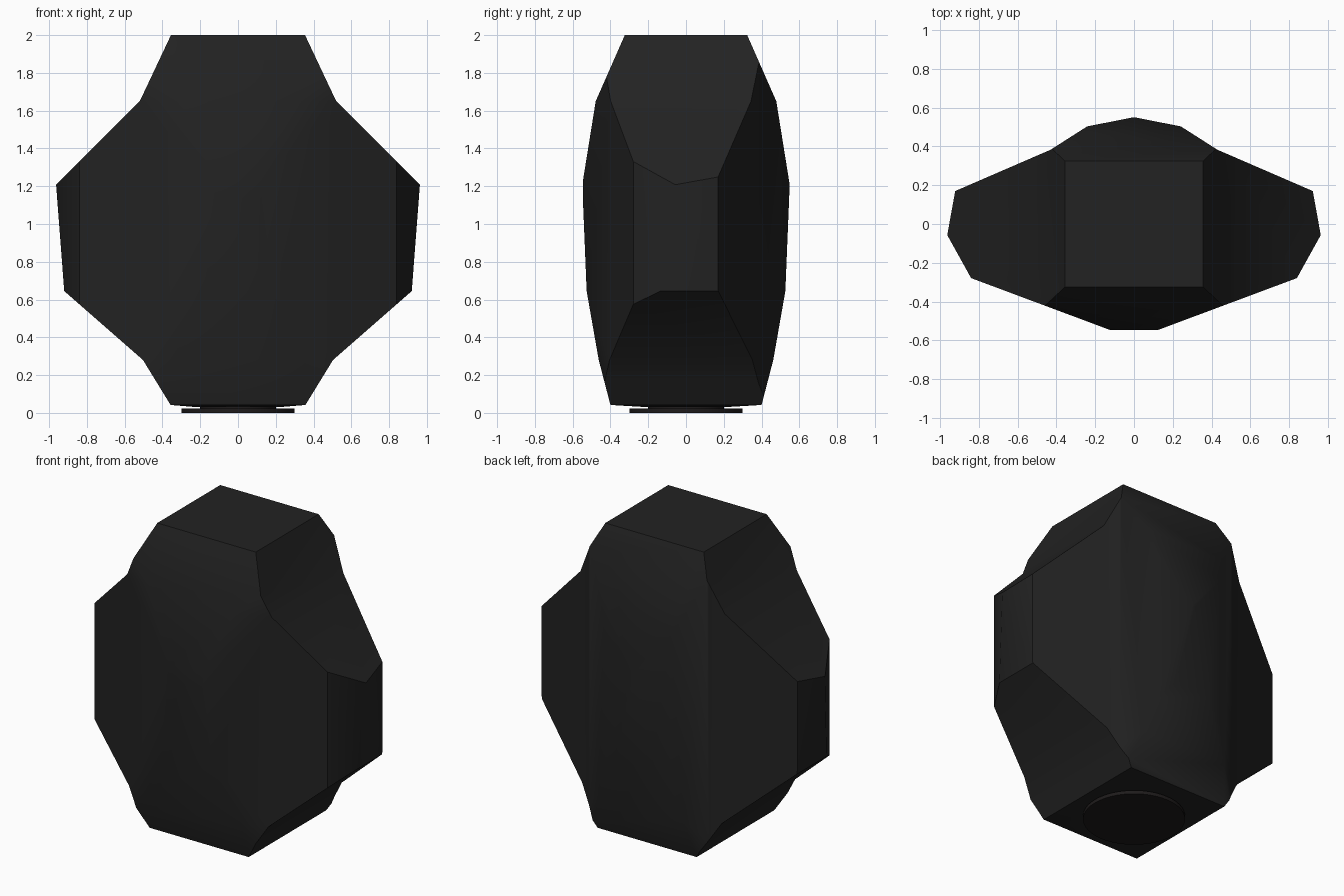
import bpy
import bmesh
from math import radians
from mathutils import Vector

cube = bpy.data.objects.get("Cube")
if cube:
    bpy.data.objects.remove(cube, do_unlink=True)


def material(name, rgb):
    m = bpy.data.materials.new(name)
    m.use_nodes = True
    m.diffuse_color = (*rgb, 1)
    bsdf = next(n for n in m.node_tree.nodes if n.type == 'BSDF_PRINCIPLED')
    bsdf.inputs["Base Color"].default_value = (*rgb, 1)
    return m


charcoal = material("charcoal", (0.016, 0.016, 0.016))
dark_base = material("dark_base", (0.013, 0.011, 0.011))


def mirrored(half):
    """Close a right-hand half outline by mirroring it."""
    return half + [(-a, b) for a, b in reversed(half) if a > 0]


def prism(name, outline, place, direction, mat):
    """Extrude a closed outline through the whole model."""
    bm = bmesh.new()
    d = Vector(direction)
    face = bm.faces.new([bm.verts.new(Vector(place(a, b)) - d) for a, b in outline])
    new = bmesh.ops.extrude_face_region(bm, geom=[face])["geom"]
    bmesh.ops.translate(bm, vec=d * 2,
                        verts=[v for v in new if isinstance(v, bmesh.types.BMVert)])
    bmesh.ops.recalc_face_normals(bm, faces=bm.faces)
    mesh = bpy.data.meshes.new(name)
    bm.to_mesh(mesh)
    bm.free()
    mesh.materials.append(mat)
    obj = bpy.data.objects.new(name, mesh)
    bpy.context.collection.objects.link(obj)
    return obj


# Outlines of the faceted body along the three axes
front = mirrored([(0.355, 2.0), (0.52, 1.65), (0.963, 1.208), (0.92, 0.645),
                  (0.503, 0.28), (0.357, 0.042), (0.2, 0.029)])
side = mirrored([(0.278, 2.1), (0.324, 2.0), (0.478, 1.65), (0.549, 1.208),
                 (0.526, 0.645), (0.462, 0.28), (0.4, 0.042), (0.2, 0.03)])
plan = mirrored([(0, 0.551), (0.242, 0.503), (0.43, 0.383), (0.922, 0.17),
                 (0.963, -0.057), (0.84, -0.279), (0.125, -0.546)])

body = prism("body", front, lambda a, b: (a, 0, b), (0, 1, 0), charcoal)
cutters = [
    prism("side_cutter", side, lambda a, b: (0, a, b), (1.5, 0, 0), charcoal),
    prism("plan_cutter", plan, lambda a, b: (a, b, 1), (0, 0, 2), charcoal),
]

# Body is the volume shared by the three extrusions
bpy.ops.object.select_all(action='DESELECT')
bpy.context.view_layer.objects.active = body
body.select_set(True)
for cutter in cutters:
    cutter.hide_render = True
    mod = body.modifiers.new("shape", 'BOOLEAN')
    mod.operation = 'INTERSECT'
    mod.solver = 'EXACT'
    mod.object = cutter
    bpy.ops.object.modifier_apply(modifier=mod.name)
for cutter in cutters:
    bpy.data.objects.remove(cutter, do_unlink=True)
bpy.ops.object.shade_smooth_by_angle(angle=radians(40))


def disc(name, radius, low, high):
    bpy.ops.mesh.primitive_cylinder_add(vertices=48, radius=radius, depth=high - low,
                                        location=(0, 0, (low + high) / 2))
    obj = bpy.context.object
    obj.name = name
    obj.data.materials.append(dark_base)
    bpy.ops.object.shade_smooth_by_angle(angle=radians(40))


# Round foot and the short neck joining it to the body
disc("foot_disc", 0.3, 0, 0.023)
disc("foot_neck", 0.2, 0.02, 0.04)
